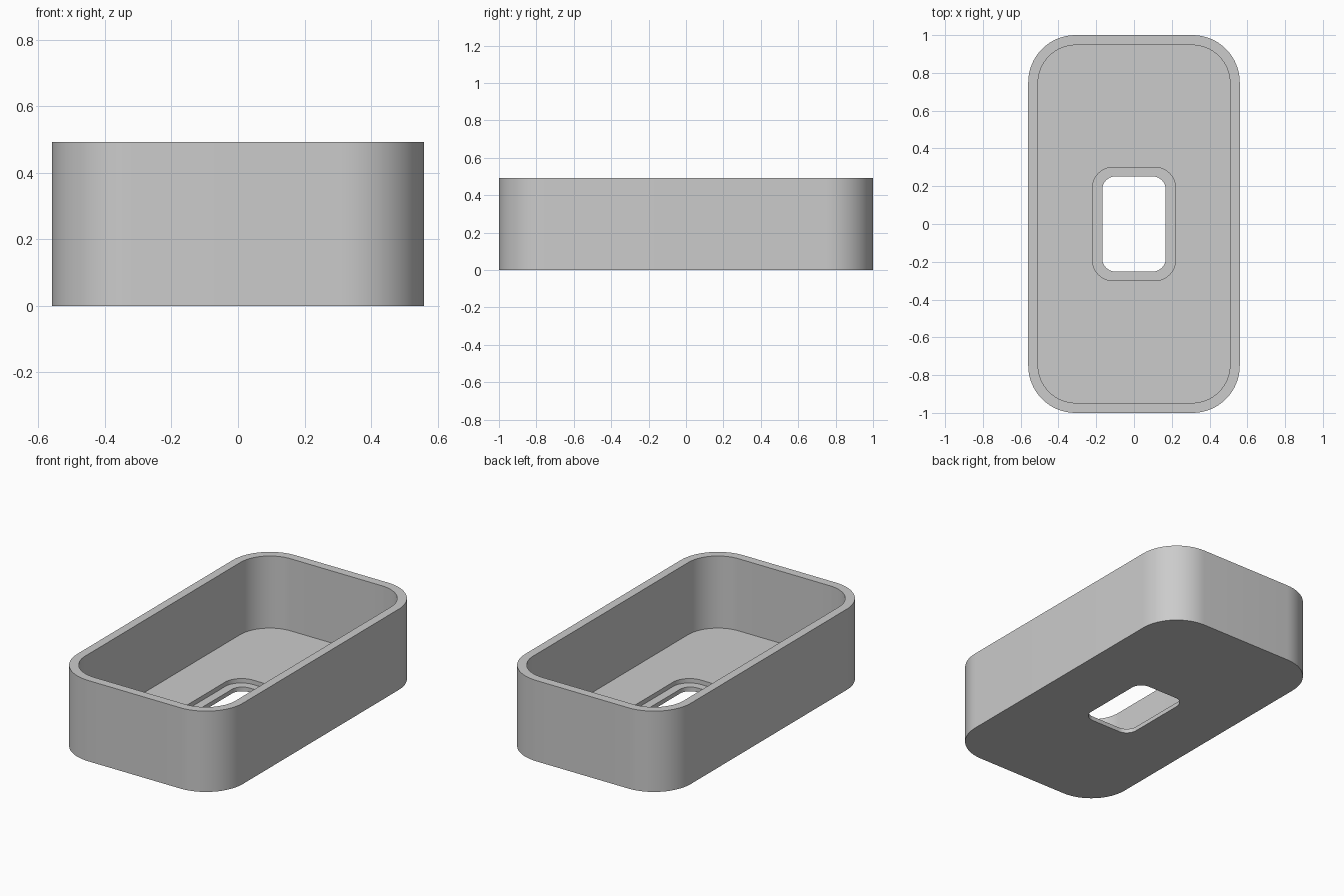
import bpy, bmesh
from math import sin, cos, pi

cube = bpy.data.objects.get("Cube")
if cube:
    bpy.data.objects.remove(cube, do_unlink=True)

STEPS = 16  # segments per rounded corner

# Outlines: half width, half length, corner radius
OUTER = (0.56, 1.0, 0.25)
INNER = (0.508, 0.947, 0.2)
RECESS = (0.22, 0.3, 0.11)
HOLE = (0.168, 0.252, 0.07)

# Heights
TOP, FLOOR, LEDGE = 0.493, 0.053, 0.026


def rounded_ring(bm, outline, z):
    """Ring of vertices around a rounded rectangle."""
    hx, hy, r = outline
    ring = []
    for quarter, (sx, sy) in enumerate([(1, 1), (-1, 1), (-1, -1), (1, -1)]):
        for i in range(STEPS + 1):
            a = (quarter + i / STEPS) * pi / 2
            ring.append(bm.verts.new((sx * (hx - r) + r * cos(a),
                                      sy * (hy - r) + r * sin(a), z)))
    return ring


# Plain grey material
grey = bpy.data.materials.new("light_grey")
grey.use_nodes = True
color = (0.6, 0.6, 0.6, 1)
grey.diffuse_color = color
grey.node_tree.nodes["Principled BSDF"].inputs["Base Color"].default_value = color

# Tray: outer wall, rim, inner wall, floor, recess, ledge, hole, underside
bm = bmesh.new()
rings = [rounded_ring(bm, outline, z) for outline, z in [
    (OUTER, 0), (OUTER, TOP), (INNER, TOP), (INNER, FLOOR),
    (RECESS, FLOOR), (RECESS, LEDGE), (HOLE, LEDGE), (HOLE, 0)]]
for k, low in enumerate(rings):
    high = rings[(k + 1) % len(rings)]
    for i in range(len(low)):
        j = (i + 1) % len(low)
        bm.faces.new((low[i], low[j], high[j], high[i]))
bmesh.ops.recalc_face_normals(bm, faces=bm.faces)

mesh = bpy.data.meshes.new("tray")
bm.to_mesh(mesh)
bm.free()
mesh.materials.append(grey)
tray = bpy.data.objects.new("tray", mesh)
bpy.context.collection.objects.link(tray)

# Smooth corners, sharp rims
bpy.ops.object.select_all(action='DESELECT')
tray.select_set(True)
bpy.context.view_layer.objects.active = tray
bpy.ops.object.shade_smooth_by_angle(angle=pi / 6)
